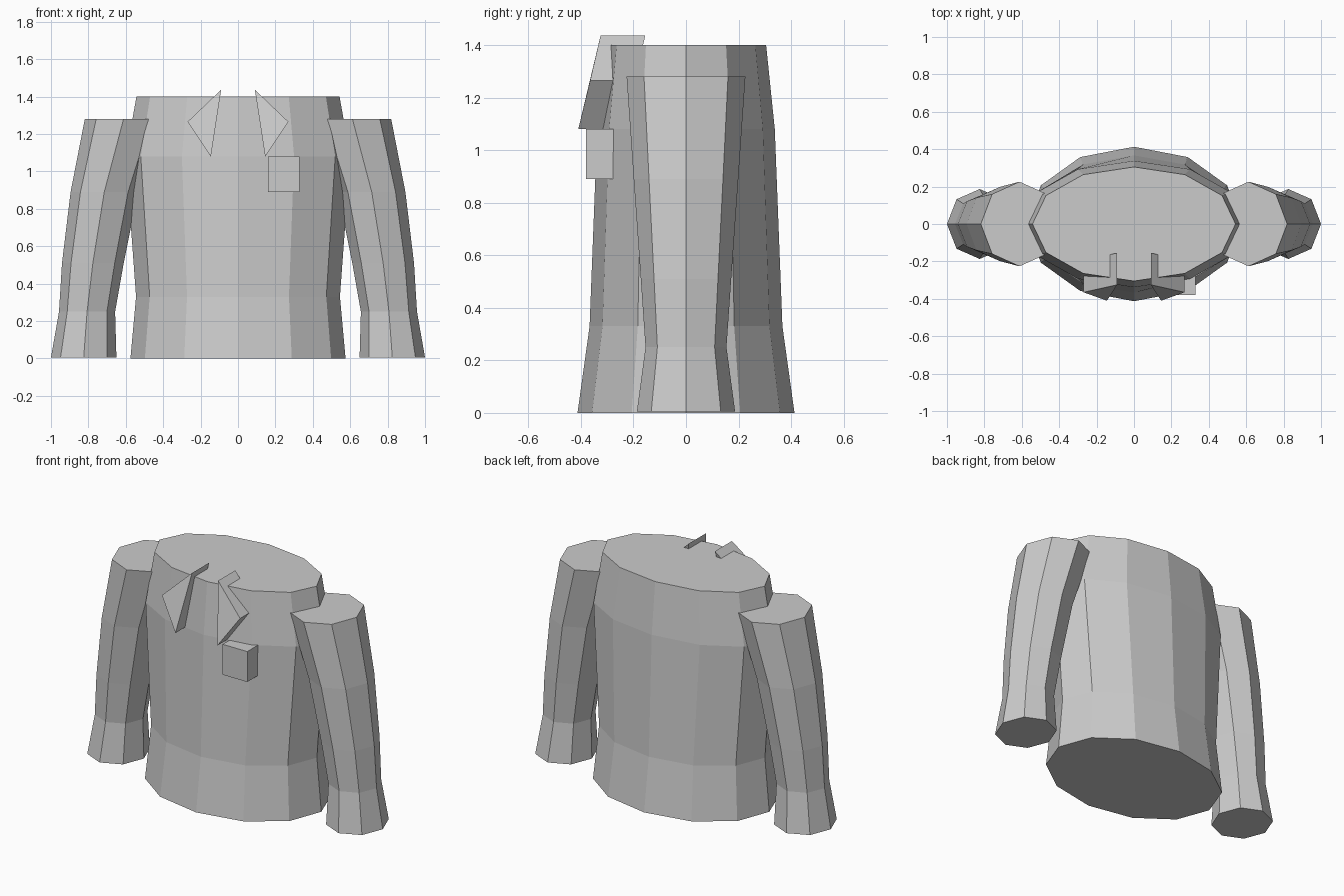
import bpy
from math import cos, sin, tau

cube = bpy.data.objects.get("Cube")
if cube:
    bpy.data.objects.remove(cube, do_unlink=True)

cloth = bpy.data.materials.new("light grey cloth")
cloth.use_nodes = True
GREY = (0.6, 0.6, 0.6, 1)
cloth.diffuse_color = GREY
cloth.node_tree.nodes["Principled BSDF"].inputs["Base Color"].default_value = GREY


def add_loft(name, rings):
    """Join equal rings of points, listed upwards and anticlockwise, into a capped solid."""
    n = len(rings[0])
    verts = [p for ring in rings for p in ring]
    faces = [tuple(reversed(range(n))), tuple(range(len(verts) - n, len(verts)))]
    for r in range(len(rings) - 1):
        for i in range(n):
            j = (i + 1) % n
            faces.append((r * n + i, r * n + j, r * n + n + j, r * n + n + i))
    mesh = bpy.data.meshes.new(name)
    mesh.from_pydata(verts, [], faces)
    mesh.materials.append(cloth)
    obj = bpy.data.objects.new(name, mesh)
    bpy.context.collection.objects.link(obj)
    return obj


def ellipse(n, cx, rx, ry, z):
    return [(cx + rx * cos(tau * i / n), ry * sin(tau * i / n), z) for i in range(n)]


# Torso: (z, half width, half depth)
torso = [(0, 0.575, 0.413), (0.33, 0.545, 0.367), (1.08, 0.6, 0.338), (1.4, 0.543, 0.305)]
add_loft("torso", [ellipse(12, 0, rx, ry, z) for z, rx, ry in torso])

# Sleeves: (z, centre x, half width, half depth)
sleeve = [(0.005, 0.825, 0.175, 0.187), (0.25, 0.807, 0.15, 0.154),
          (0.51, 0.776, 0.165, 0.172), (0.89, 0.715, 0.18, 0.199),
          (1.28, 0.612, 0.207, 0.226)]
# Collar flap: front triangle, extruded back into the torso
flap = [(0.09, -0.325, 1.437), (0.145, -0.41, 1.08), (0.27, -0.365, 1.265)]
DEPTH = 0.17

for side, s in (("left", 1), ("right", -1)):
    add_loft(side + "_sleeve", [ellipse(8, s * cx, rx, ry, z) for z, cx, rx, ry in sleeve])
    front = [(s * x, y, z) for x, y, z in flap[::s]]
    back = [(x, y + DEPTH, z) for x, y, z in front]
    add_loft(side + "_collar_flap", [back, front])

# Chest pocket block
pocket = [(0.16, -0.38), (0.33, -0.38), (0.33, -0.21), (0.16, -0.21)]
add_loft("chest_pocket", [[(x, y, z) for x, y in pocket] for z in (0.89, 1.08)])
